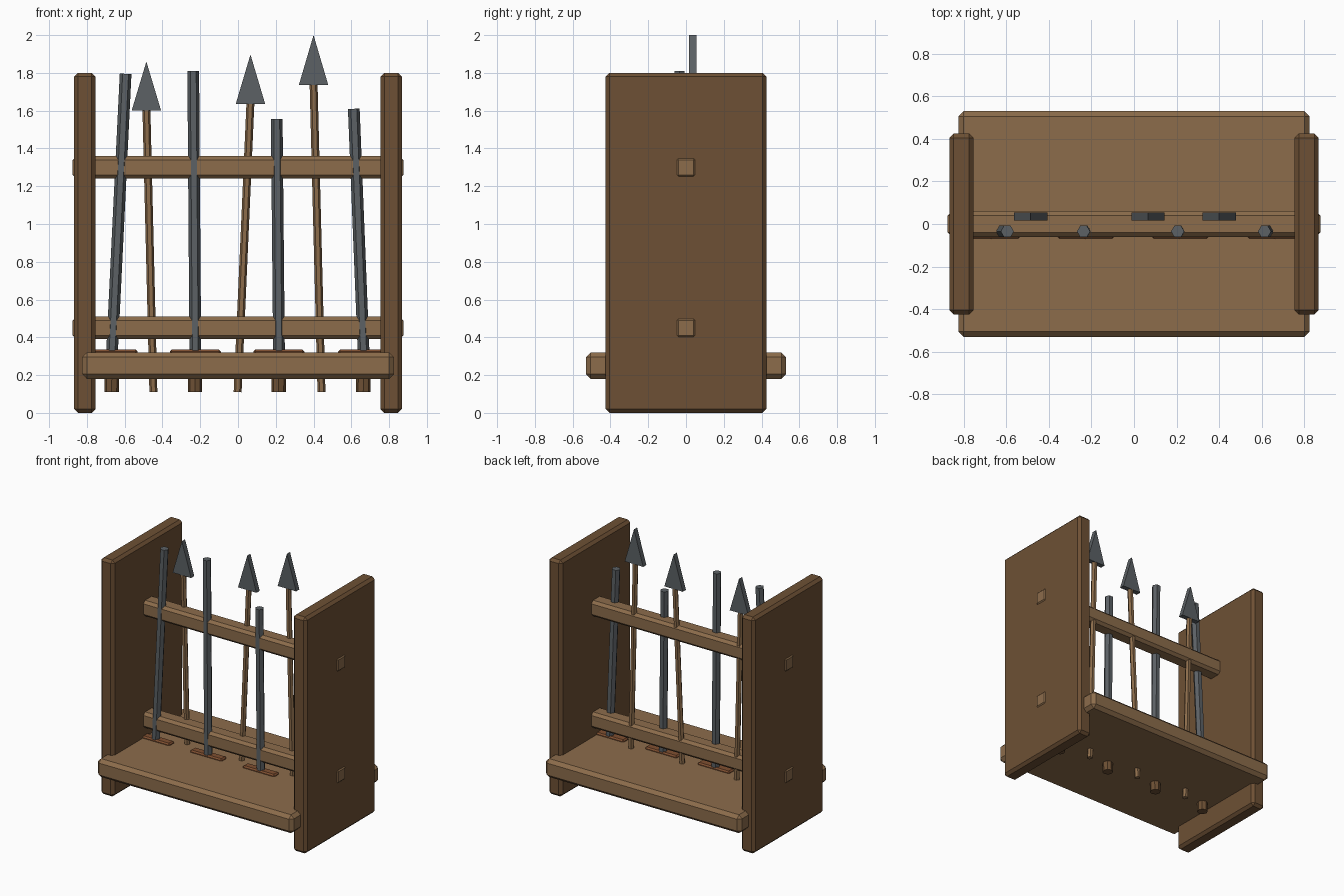
import bpy, bmesh
from mathutils import Vector

if "Cube" in bpy.data.objects:
    bpy.data.objects.remove(bpy.data.objects["Cube"])


def srgb(r, g, b):
    return tuple(((c + 0.055) / 1.055) ** 2.4 for c in (r, g, b)) + (1.0,)


def material(name, *rgb):
    m = bpy.data.materials.new(name)
    m.diffuse_color = srgb(*rgb)
    m.use_nodes = True
    m.node_tree.nodes["Principled BSDF"].inputs["Base Color"].default_value = m.diffuse_color
    return m


dark_wood = material("dark wood", 0.43, 0.315, 0.205)
light_wood = material("light wood", 0.55, 0.425, 0.295)
steel = material("steel", 0.36, 0.38, 0.395)
copper = material("copper brown", 0.50, 0.31, 0.19)


def add(name, bm, mat):
    bmesh.ops.recalc_face_normals(bm, faces=bm.faces[:])
    me = bpy.data.meshes.new(name)
    bm.to_mesh(me)
    bm.free()
    me.materials.append(mat)
    ob = bpy.data.objects.new(name, me)
    bpy.context.collection.objects.link(ob)
    return ob


def box(name, centre, size, mat, bevel):
    """Chamfered box."""
    bm = bmesh.new()
    bmesh.ops.create_cube(bm, size=1)
    bmesh.ops.scale(bm, vec=size, verts=bm.verts)
    bmesh.ops.bevel(bm, geom=bm.edges[:], offset=bevel, segments=1, affect='EDGES')
    ob = add(name, bm, mat)
    ob.location = centre
    return ob


def rod(name, start, end, radius, sides, mat):
    """Straight prism between two points, corners facing sideways."""
    a, b = Vector(start), Vector(end)
    bm = bmesh.new()
    bmesh.ops.create_cone(bm, cap_ends=True, segments=sides, radius1=radius,
                          radius2=radius, depth=(b - a).length)
    if sides == 6:  # put two corners on the x axis
        top = max(bm.verts, key=lambda v: v.co.x)
        if abs(top.co.y) > 1e-4:
            for v in bm.verts:
                v.co.x, v.co.y = v.co.y, -v.co.x
    bmesh.ops.rotate(bm, verts=bm.verts, cent=(0, 0, 0),
                     matrix=Vector((0, 0, 1)).rotation_difference(b - a).to_matrix())
    ob = add(name, bm, mat)
    ob.location = (a + b) / 2
    return ob


def spear_head(name, x, y, z0, z1, half_width, half_depth):
    """Flat triangular plate."""
    bm = bmesh.new()
    pts = ((x - half_width, z0), (x + half_width, z0), (x, z1))
    face = bm.faces.new([bm.verts.new((px, y - half_depth, pz)) for px, pz in pts])
    ext = bmesh.ops.extrude_face_region(bm, geom=[face])["geom"]
    bmesh.ops.translate(bm, vec=(0, 2 * half_depth, 0),
                        verts=[g for g in ext if isinstance(g, bmesh.types.BMVert)])
    return add(name, bm, steel)


# Rack frame
for side, s in (("left", -1), ("right", 1)):
    box(side + "_side_board", (s * 0.811, 0, 0.9), (0.113, 0.85, 1.8), dark_wood, 0.02)
box("shelf", (0, 0, 0.25), (1.65, 1.06, 0.14), light_wood, 0.025)
for name, z in (("lower_rail", 0.45), ("upper_rail", 1.30)):
    box(name, (0, 0, z), (1.75, 0.12, 0.12), light_wood, 0.02)

# Swords standing hilt down: bottom x, top x, top z
SY = -0.035
swords = ((-0.667, -0.595, 1.795), (-0.226, -0.237, 1.81),
          (0.217, 0.205, 1.555), (0.665, 0.613, 1.61))
for i, (x0, x1, z1) in enumerate(swords, 1):
    rod(f"sword_blade_{i}", (x0, SY, 0.32), (x1, SY, z1), 0.031, 6, steel)
    box(f"sword_guard_{i}", (x0, SY, 0.315), (0.27, 0.065, 0.04), copper, 0.01)
    rod(f"sword_grip_{i}", (x0 - 0.002, SY, 0.11), (x0, SY, 0.32), 0.038, 8, dark_wood)

# Spears standing point up: bottom x, top x, head base z, tip z
PY = 0.036
spears = ((-0.448, -0.485, 1.60, 1.86), (-0.002, 0.066, 1.635, 1.897),
          (0.442, 0.40, 1.735, 2.0))
for i, (x0, x1, z1, z2) in enumerate(spears, 1):
    rod(f"spear_shaft_{i}", (x0, PY, 0.11), (x1, PY, z1 + 0.01), 0.021, 6, light_wood)
    spear_head(f"spear_head_{i}", x1, PY, z1, z2, 0.078, 0.019)
